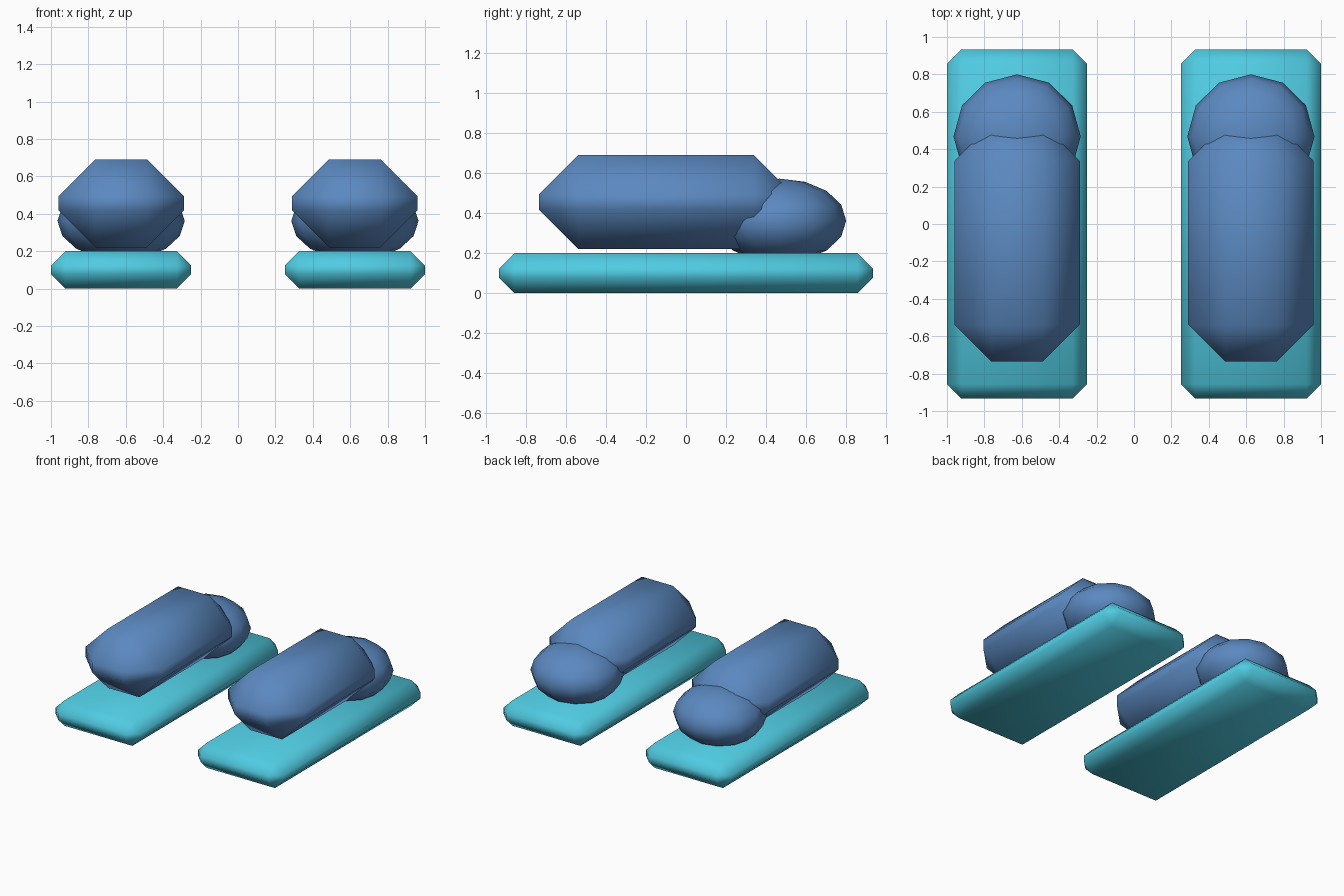
import bpy

cube = bpy.data.objects.get("Cube")
if cube:
    bpy.data.objects.remove(cube, do_unlink=True)


def make_material(name, rgb):
    mat = bpy.data.materials.new(name)
    mat.use_nodes = True
    color = (*rgb, 1.0)
    mat.diffuse_color = color
    mat.node_tree.nodes["Principled BSDF"].inputs["Base Color"].default_value = color
    return mat


def finish(obj, name, mat):
    obj.name = name
    obj.data.name = name
    obj.data.materials.append(mat)
    bpy.ops.object.transform_apply(location=False, rotation=False, scale=True)
    bpy.ops.object.shade_smooth()


def chamfered_box(name, center, size, chamfer, mat):
    bpy.ops.mesh.primitive_cube_add(size=1, location=center)
    obj = bpy.context.object
    obj.scale = size
    finish(obj, name, mat)
    bevel = obj.modifiers.new("chamfer", 'BEVEL')
    bevel.width = chamfer
    bevel.segments = 1
    bevel.limit_method = 'NONE'


def ellipsoid(name, center, radii, mat):
    bpy.ops.mesh.primitive_uv_sphere_add(segments=12, ring_count=8, radius=1, location=center)
    obj = bpy.context.object
    obj.scale = radii
    finish(obj, name, mat)


cyan = make_material("cyan sole", (0.08, 0.60, 0.76))
blue = make_material("blue upper", (0.105, 0.25, 0.53))

# A matching pair of shoes, toes towards the back
for side, sign in (("left", 1), ("right", -1)):
    x = 0.625 * sign
    chamfered_box(side + "_sole", (x, 0, 0.1), (0.75, 1.866, 0.2), 0.077, cyan)
    chamfered_box(side + "_upper", (x, -0.1, 0.456), (0.67, 1.27, 0.47), 0.197, blue)
    ellipsoid(side + "_toe", (x, 0.468, 0.362), (0.34, 0.332, 0.21), blue)
